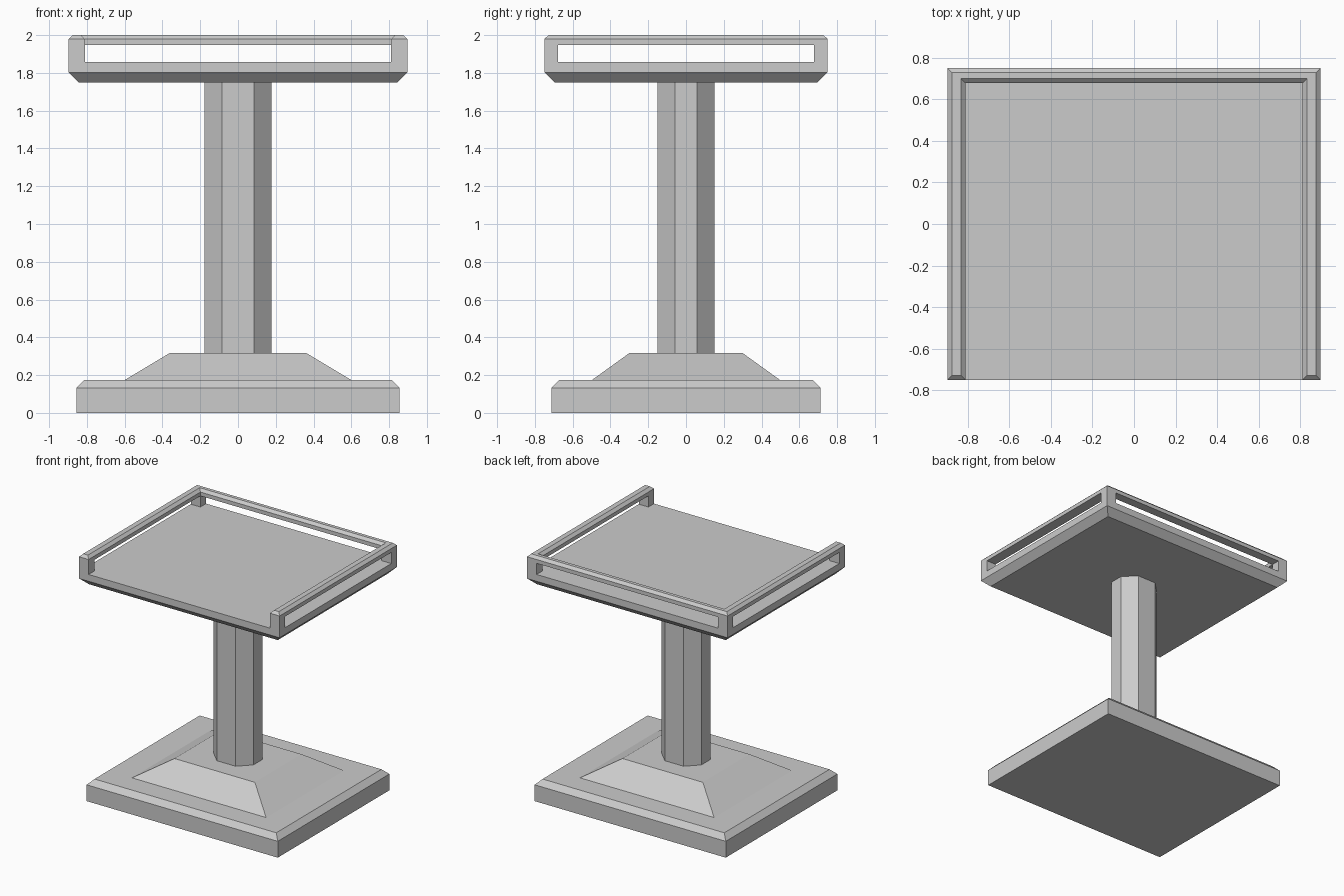
import bpy, bmesh

if "Cube" in bpy.data.objects:
    bpy.data.objects.remove(bpy.data.objects["Cube"])


def loft(name, rings):
    """Skin a stack of equal-length closed rings and cap both ends."""
    bm = bmesh.new()
    loops = [[bm.verts.new(p) for p in ring] for ring in rings]
    n = len(rings[0])
    for a, b in zip(loops, loops[1:]):
        for i in range(n):
            j = (i + 1) % n
            bm.faces.new((a[i], a[j], b[j], b[i]))
    bm.faces.new(loops[0][::-1])
    bm.faces.new(loops[-1])
    bmesh.ops.remove_doubles(bm, verts=bm.verts, dist=1e-5)
    bmesh.ops.recalc_face_normals(bm, faces=bm.faces)
    mesh = bpy.data.meshes.new(name)
    bm.to_mesh(mesh)
    bm.free()
    obj = bpy.data.objects.new(name, mesh)
    bpy.context.collection.objects.link(obj)
    return obj


def rect(x, y, z):
    return [(-x, -y, z), (x, -y, z), (x, y, z), (-x, y, z)]


def octagon(x, y, cut, z):
    return [(-x + cut, -y, z), (x - cut, -y, z), (x, -y + cut, z), (x, y - cut, z),
            (x - cut, y, z), (-x + cut, y, z), (-x, y - cut, z), (-x, -y + cut, z)]


W, D = 0.897, 0.75            # tray half sizes
TX, TY = 0.086, 0.072         # rail thickness on the sides and back
SLAB_TOP, RAIL_LOW, RAIL_EDGE, TOP = 1.858, 1.948, 1.979, 2.0

# Stepped foot with sloped collar
loft("base", [rect(0.855, 0.713, 0), rect(0.855, 0.713, 0.132), rect(0.813, 0.672, 0.174),
              rect(0.6, 0.498, 0.174), rect(0.36, 0.298, 0.318)])

# Eight-sided column
loft("column", [octagon(0.178, 0.151, 0.094, z) for z in (0.318, 1.75)])

# Tray slab with chamfered underside
loft("tray", [rect(W - 0.053, D - 0.053, 1.75), rect(W, D, 1.803), rect(W, D, SLAB_TOP)])

# U-shaped rail: chamfered profile swept around three sides with mitred corners
c = 0.022
inset_x = [0, 0, c, TX - c, TX, TX]
inset_y = [0, 0, c, TY - c, TY, TY]
heights = [RAIL_LOW, RAIL_EDGE, TOP, TOP, RAIL_EDGE, RAIL_LOW]
end_x = [0, 0, 0, TX, TX, TX]
end_z = [min(z, RAIL_EDGE) for z in heights]


def rail_half(s):
    front = [(s * (W - i), -D, z) for i, z in zip(end_x, end_z)]
    full = [(s * (W - i), -D + c, z) for i, z in zip(inset_x, heights)]
    corner = [(s * (W - i), D - j, z) for i, j, z in zip(inset_x, inset_y, heights)]
    return [front, full, corner]


loft("rail", rail_half(-1) + rail_half(1)[::-1])

# Corner posts holding the rail
for sx, side in ((-1, "left"), (1, "right")):
    for sy, end in ((-1, "front"), (1, "back")):
        x, y = sx * (W - TX / 2), sy * (D - TY / 2)
        loft(f"{end}_{side}_post",
             [[(x + px, y + py, z) for px, py, z in rect(TX / 2, TY / 2, h)]
              for h in (SLAB_TOP, RAIL_LOW)])
